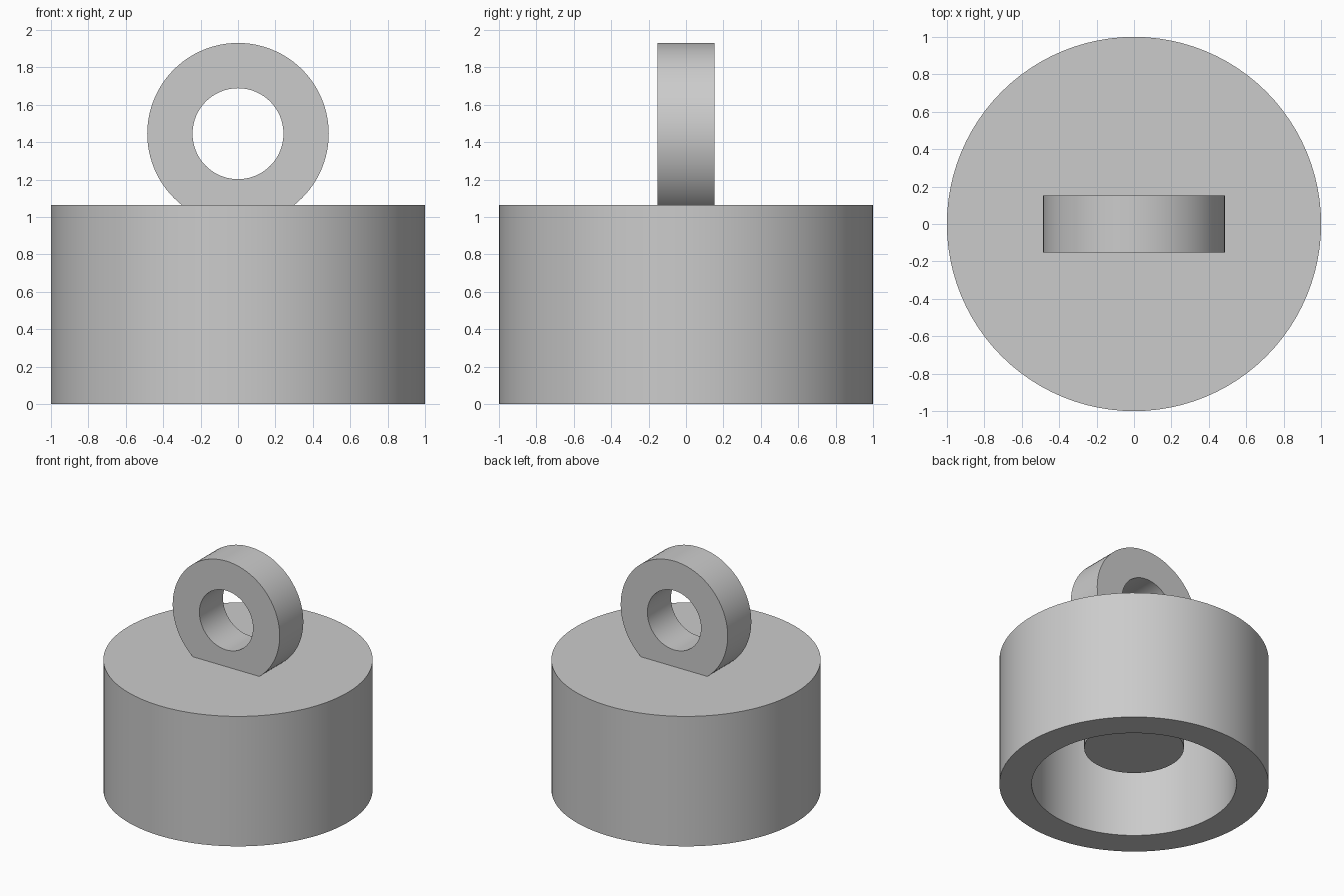
import bpy, bmesh
from math import radians, tau
from mathutils import Matrix, Vector

cube = bpy.data.objects.get("Cube")
if cube:
    bpy.data.objects.remove(cube, do_unlink=True)

grey = bpy.data.materials.new("plain grey")
grey.use_nodes = True
colour = (0.6, 0.6, 0.6, 1)
grey.diffuse_color = colour
grey.node_tree.nodes["Principled BSDF"].inputs["Base Color"].default_value = colour

SEGMENTS = 96
TOP = 1.065


def lathe(profile, closed):
    """Spin a radius/height profile around the z axis."""
    bm = bmesh.new()
    verts = [bm.verts.new((r, 0, z)) for r, z in profile]
    pairs = list(zip(verts, verts[1:]))
    if closed:
        pairs.append((verts[-1], verts[0]))
    edges = [bm.edges.new(p) for p in pairs]
    bmesh.ops.spin(bm, geom=verts + edges, cent=(0, 0, 0), axis=(0, 0, 1),
                   angle=tau, steps=SEGMENTS, use_duplicate=False)
    bmesh.ops.remove_doubles(bm, verts=bm.verts, dist=0.0001)
    return bm


def finish(bm, name):
    bmesh.ops.recalc_face_normals(bm, faces=bm.faces)
    mesh = bpy.data.meshes.new(name)
    bm.to_mesh(mesh)
    bm.free()
    obj = bpy.data.objects.new(name, mesh)
    bpy.context.collection.objects.link(obj)
    mesh.materials.append(grey)
    bpy.ops.object.select_all(action="DESELECT")
    obj.select_set(True)
    bpy.context.view_layer.objects.active = obj
    bpy.ops.object.shade_smooth_by_angle(angle=radians(30))
    return obj


# Hollow cap with a central post hanging inside
finish(lathe([(0, TOP), (1, TOP), (1, 0), (0.76, 0), (0.76, 0.92),
              (0.37, 0.92), (0.37, 0.31), (0, 0.31)], False), "cap_body")

# Upright ring, trimmed flat just below the top of the cap
half = 0.153
ring = lathe([(0.243, -half), (0.485, -half), (0.485, half), (0.243, half)], True)
ring.transform(Matrix.Translation((0, 0, 1.445)) @ Matrix.Rotation(radians(90), 4, "X"))
cut = bmesh.ops.bisect_plane(ring, geom=ring.verts[:] + ring.edges[:] + ring.faces[:],
                             plane_co=Vector((0, 0, TOP - 0.02)),
                             plane_no=Vector((0, 0, 1)), clear_inner=True)
rim = [e for e in cut["geom_cut"] if isinstance(e, bmesh.types.BMEdge)]
bmesh.ops.edgeloop_fill(ring, edges=rim)
finish(ring, "hanging_ring")
